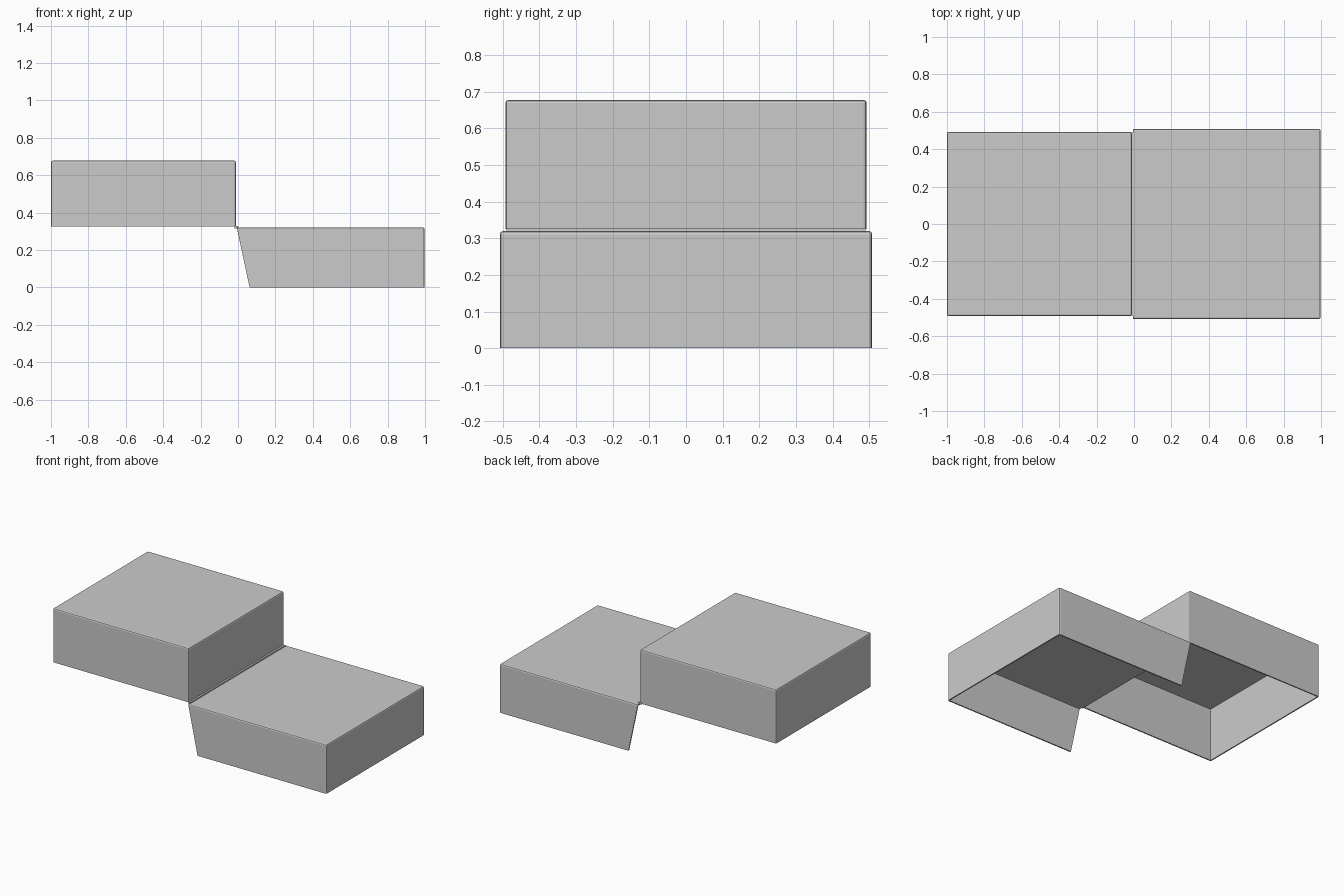
import bpy, bmesh

if "Cube" in bpy.data.objects:
    bpy.data.objects.remove(bpy.data.objects["Cube"])

grey = bpy.data.materials.new("plain_grey")
grey.diffuse_color = (0.6, 0.6, 0.6, 1)
grey.use_nodes = True
grey.node_tree.nodes["Principled BSDF"].inputs["Base Color"].default_value = grey.diffuse_color


def finish(name, bm):
    mesh = bpy.data.meshes.new(name)
    bm.to_mesh(mesh)
    bm.free()
    mesh.materials.append(grey)
    obj = bpy.data.objects.new(name, mesh)
    bpy.context.collection.objects.link(obj)
    return obj


def box(x0, x1, half_y, z0, z1, slant=0.0):
    """Box whose lower left edge is pushed in by slant."""
    bm = bmesh.new()
    bmesh.ops.create_cube(bm, size=1)
    for v in bm.verts:
        low, left = v.co.z < 0, v.co.x < 0
        v.co.x = x0 + (slant if low else 0) if left else x1
        v.co.y = half_y if v.co.y > 0 else -half_y
        v.co.z = z0 if low else z1
    return bm


def shell(name, x0, x1, half_y, z0, z1, slant=0.0, open_left=False):
    """Thin hollow box, open below and optionally on its left side."""
    bm = box(x0, x1, half_y, z0, z1, slant)
    bm.normal_update()
    doomed = [f for f in bm.faces
              if f.normal.z < -0.9 or (open_left and f.normal.x < -0.5)]
    bmesh.ops.delete(bm, geom=doomed, context='FACES')
    # soften the corners between the remaining walls
    rims = [e for e in bm.edges if len(e.link_faces) == 2]
    bmesh.ops.bevel(bm, geom=rims, offset=0.009, segments=2,
                    profile=0.5, affect='EDGES')
    obj = finish(name, bm)
    wall = obj.modifiers.new("wall", 'SOLIDIFY')
    wall.thickness = 0.008
    wall.offset = -1
    return obj


# Two hollow blocks stepping down from left to right
shell("upper_block", -1.0, -0.012, 0.493, 0.325, 0.678)
shell("lower_block", -0.006, 0.997, 0.508, 0.0, 0.32, slant=0.068, open_left=True)

# Narrow strip joining the two blocks
finish("hinge_strip", box(-0.018, 0.0, 0.49, 0.316, 0.328))
